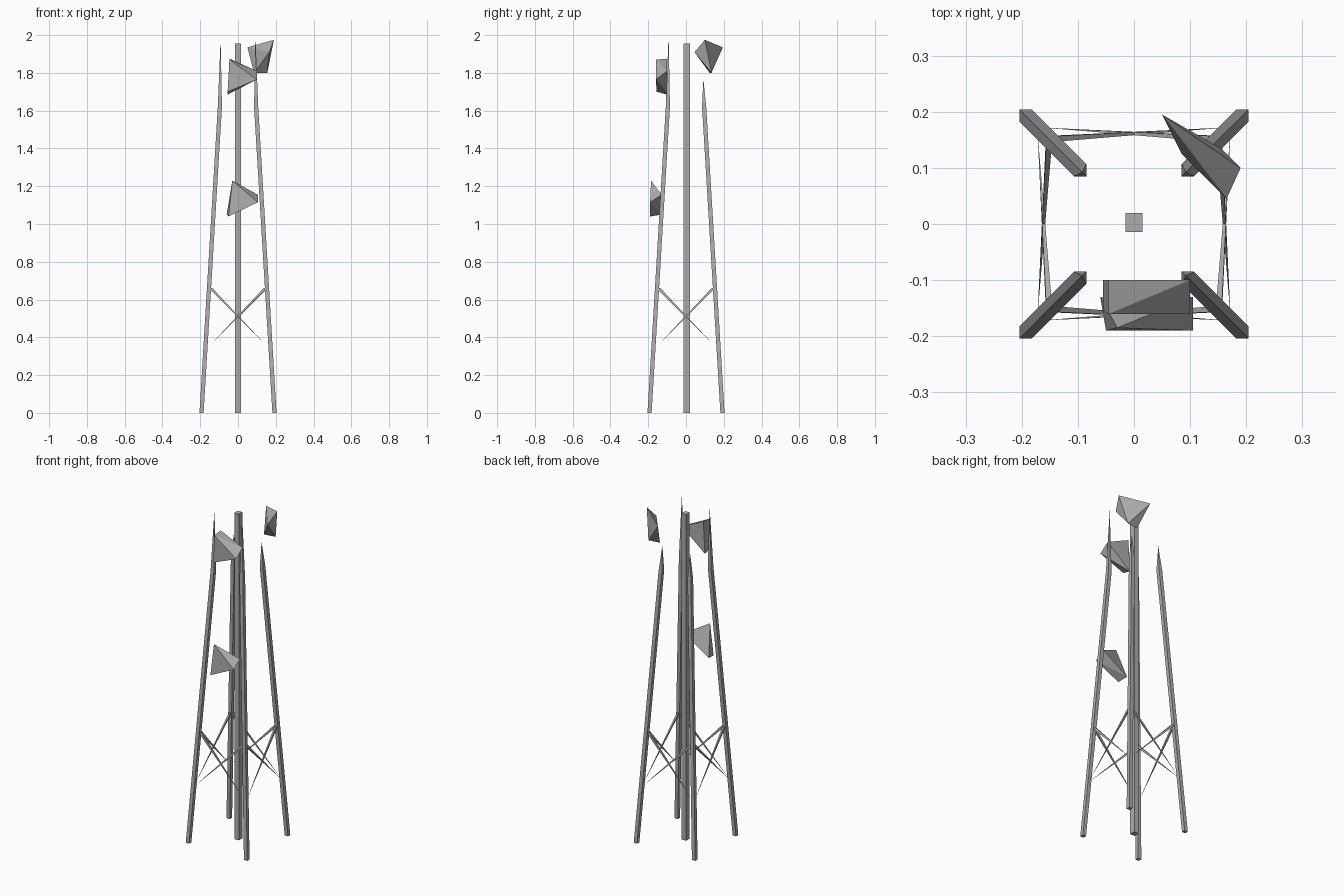
import bpy, bmesh, math
from mathutils import Matrix, Vector

cube = bpy.data.objects.get("Cube")
if cube:
    bpy.data.objects.remove(cube, do_unlink=True)

GREY = (0.42, 0.42, 0.42, 1)
metal = bpy.data.materials.new("grey metal")
metal.use_nodes = True
metal.diffuse_color = GREY
metal.node_tree.nodes["Principled BSDF"].inputs["Base Color"].default_value = GREY


def finish(name, bm):
    bmesh.ops.recalc_face_normals(bm, faces=bm.faces)
    mesh = bpy.data.meshes.new(name)
    bm.to_mesh(mesh)
    bm.free()
    mesh.materials.append(metal)
    obj = bpy.data.objects.new(name, mesh)
    bpy.context.collection.objects.link(obj)
    return obj


def beam(name, sections, tip=None, turn=0):
    """Loft level rectangles (centre, half x, half y), closing in a tip or a cap."""
    bm = bmesh.new()
    rings = []
    for centre, hx, hy in sections:
        corners = ((-hx, -hy), (hx, -hy), (hx, hy), (-hx, hy))
        rings.append([bm.verts.new(Vector(centre) + Vector((x, y, 0))) for x, y in corners])
    for low, high in zip(rings, rings[1:]):
        for i in range(4):
            j = (i + 1) % 4
            bm.faces.new((low[i], low[j], high[j], high[i]))
    bm.faces.new(rings[0])
    if tip is None:
        bm.faces.new(rings[-1])
    else:
        point = bm.verts.new(tip)
        for i in range(4):
            bm.faces.new((rings[-1][i], rings[-1][(i + 1) % 4], point))
    bm.transform(Matrix.Rotation(turn, 4, "Z"))
    return finish(name, bm)


def dish(name, points):
    """Faceted antenna as the hull of a few corners."""
    bm = bmesh.new()
    for p in points:
        bm.verts.new(p)
    bmesh.ops.convex_hull(bm, input=bm.verts)
    return finish(name, bm)


# Central mast
beam("central_mast", [((0, 0.003, 0), 0.015, 0.017), ((0, 0.003, 1.955), 0.015, 0.017)])

# Leaning legs with spiked tops, taller at the front
for name, sx, sy, top in (("front_left_leg", 1, -1, 2.0), ("front_right_leg", -1, -1, 1.98),
                          ("back_left_leg", 1, 1, 1.77), ("back_right_leg", -1, 1, 1.77)):
    foot, bend, end = 0.193, 0.096, 0.092
    beam(name, [((sx * foot, sy * foot, 0), 0.011, 0.011),
                ((sx * bend, sy * bend, 1.62), 0.011, 0.011)],
         tip=(sx * end, sy * end, top))

# Crossed braces, thick at the top and pointed at the bottom
for k, side in enumerate(("front", "left", "back", "right")):
    for s, label in ((1, "a"), (-1, "b")):
        beam(f"{side}_brace_{label}", [((s * 0.145, -0.152, 0.66), 0.01, 0.005)],
             tip=(-s * 0.165, -0.172, 0.34), turn=k * math.pi / 2)

# Faceted dishes
dish("upper_front_dish", [(-0.045, -0.16, 1.87), (-0.045, -0.1, 1.875), (0.1, -0.1, 1.81),
                          (0.1, -0.16, 1.765), (-0.055, -0.1, 1.685), (-0.055, -0.155, 1.7)])
dish("lower_front_dish", [(-0.03, -0.185, 1.23), (0.105, -0.13, 1.155), (0.105, -0.19, 1.115),
                          (-0.06, -0.13, 1.05), (-0.05, -0.19, 1.04)])
dish("back_dish", [(0.05, 0.195, 1.935), (0.19, 0.1, 1.975), (0.165, 0.045, 1.91),
                   (0.155, 0.135, 1.8), (0.085, 0.125, 1.8)])
